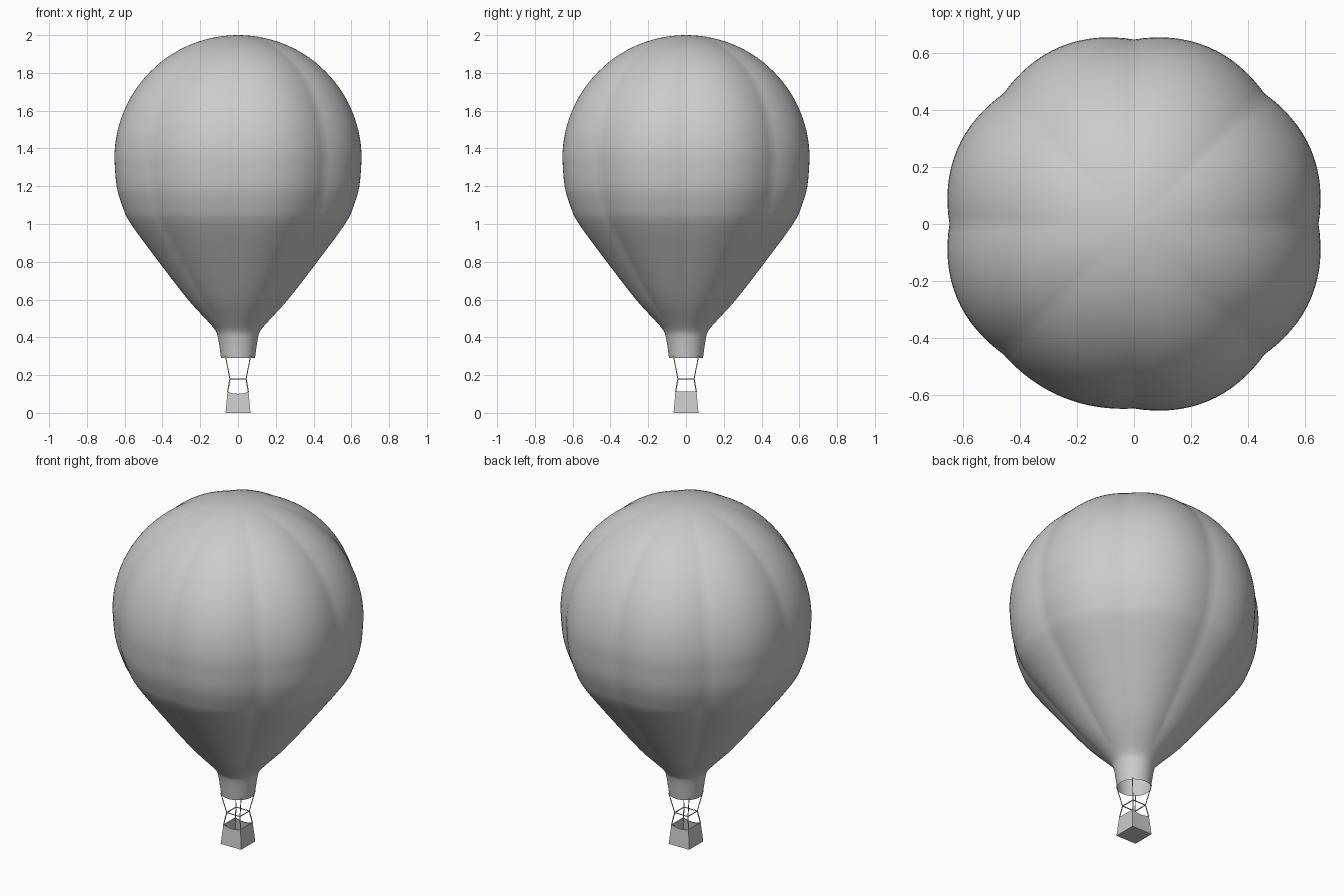
import bpy, bmesh, math
from mathutils import Vector

if "Cube" in bpy.data.objects:
    bpy.data.objects.remove(bpy.data.objects["Cube"])


def finish(name, bm, smooth=None):
    bmesh.ops.recalc_face_normals(bm, faces=bm.faces)
    me = bpy.data.meshes.new(name)
    bm.to_mesh(me)
    bm.free()
    ob = bpy.data.objects.new(name, me)
    bpy.context.collection.objects.link(ob)
    if smooth:
        bpy.ops.object.select_all(action='DESELECT')
        ob.select_set(True)
        bpy.context.view_layer.objects.active = ob
        bpy.ops.object.shade_smooth_by_angle(angle=math.radians(smooth))
    return ob


def rods(name, segments, radius, sides=6):
    """Thin round bars between pairs of points, joined in one object."""
    bm = bmesh.new()
    for a, b in segments:
        a, b = Vector(a), Vector(b)
        d = b - a
        mat = d.to_track_quat('Z', 'Y').to_matrix().to_4x4()
        mat.translation = (a + b) / 2
        bmesh.ops.create_cone(bm, cap_ends=True, segments=sides, radius1=radius,
                              radius2=radius, depth=d.length, matrix=mat)
    return finish(name, bm, 40)


def spline(pts, steps):
    """Catmull-Rom curve through 2D points."""
    p = [pts[0]] + pts + [pts[-1]]
    out = []
    for i in range(1, len(p) - 2):
        a, b, c, d = (Vector(q) for q in p[i - 1:i + 3])
        for s in range(steps):
            t = s / steps
            out.append(0.5 * (2 * b + (c - a) * t + (2 * a - 5 * b + 4 * c - d) * t * t
                              + (3 * b - a - 3 * c + d) * t ** 3))
    return out + [Vector(pts[-1])]


def ramp(x, lo, hi):
    t = min(1, max(0, (x - lo) / (hi - lo)))
    return t * t * (3 - 2 * t)


# Envelope: round crown, tapering body and flared skirt, with eight gores
R, ZC = 0.655, 1.345
profile = [Vector((R * math.sin(a), ZC + R * math.cos(a)))
           for a in (math.pi / 2 * i / 28 for i in range(1, 28))]
profile += spline([(0.655, 1.345), (0.643, 1.2), (0.611, 1.09), (0.567, 1.0), (0.42, 0.8),
                   (0.265, 0.6), (0.165, 0.49), (0.122, 0.44), (0.106, 0.40), (0.09, 0.29)], 4)
N = 128
bm = bmesh.new()
rings = []
for r, z in profile:
    fade = ramp(r, 0.04, 0.2) * ramp(z, 0.40, 0.60)
    ring = []
    for k in range(N):
        th = 2 * math.pi * k / N
        amp = 0.015 if k // (N // 8) == 5 else 0.04   # one gore is flatter
        rr = r * (1 + fade * (amp * abs(math.sin(4 * th)) - 0.012))
        ring.append(bm.verts.new((rr * math.cos(th), rr * math.sin(th), z)))
    rings.append(ring)
for a, b in zip(rings, rings[1:]):
    for k in range(N):
        j = (k + 1) % N
        bm.faces.new((a[k], b[k], b[j], a[j]))
top = bm.verts.new((0, 0, 2.0))
for k in range(N):
    bm.faces.new((top, rings[0][k], rings[0][(k + 1) % N]))
finish("envelope", bm, 35)

# Basket: open tapered box whose front and back rims dip
bm = bmesh.new()
C = [(-1, -1), (1, -1), (1, 1), (-1, 1)]
M = 8
low, high = [], []
for i in range(4):
    (x0, y0), (x1, y1) = C[i], C[(i + 1) % 4]
    for s in range(M):
        t = s / M
        x, y = x0 + (x1 - x0) * t, y0 + (y1 - y0) * t
        dip = 0.011 * 4 * t * (1 - t) if i in (0, 2) else 0
        low.append(bm.verts.new((x * 0.066, y * 0.066, 0)))
        high.append(bm.verts.new((x * 0.056, y * 0.056, 0.112 - dip)))
for k in range(4 * M):
    j = (k + 1) % (4 * M)
    bm.faces.new((low[k], low[j], high[j], high[k]))
bm.faces.new(low[::-1])
basket = finish("basket", bm)
mod = basket.modifiers.new("walls", 'SOLIDIFY')
mod.thickness = 0.004
mod.offset = -1


# Burner frame, its corner posts and the suspension ropes
def corner(i, h, z):
    return (C[i % 4][0] * h, C[i % 4][1] * h, z)


rods("burner_frame", [(corner(i, 0.043, 0.18), corner(i + 1, 0.043, 0.18))
                      for i in range(4)], 0.003)
rods("corner_posts", [(corner(i, 0.055, 0.11), corner(i, 0.043, 0.18))
                      for i in range(4)], 0.003)
rods("ropes", [(corner(i, 0.043, 0.18), corner(i, 0.066, 0.30))
               for i in range(4)], 0.0025)
